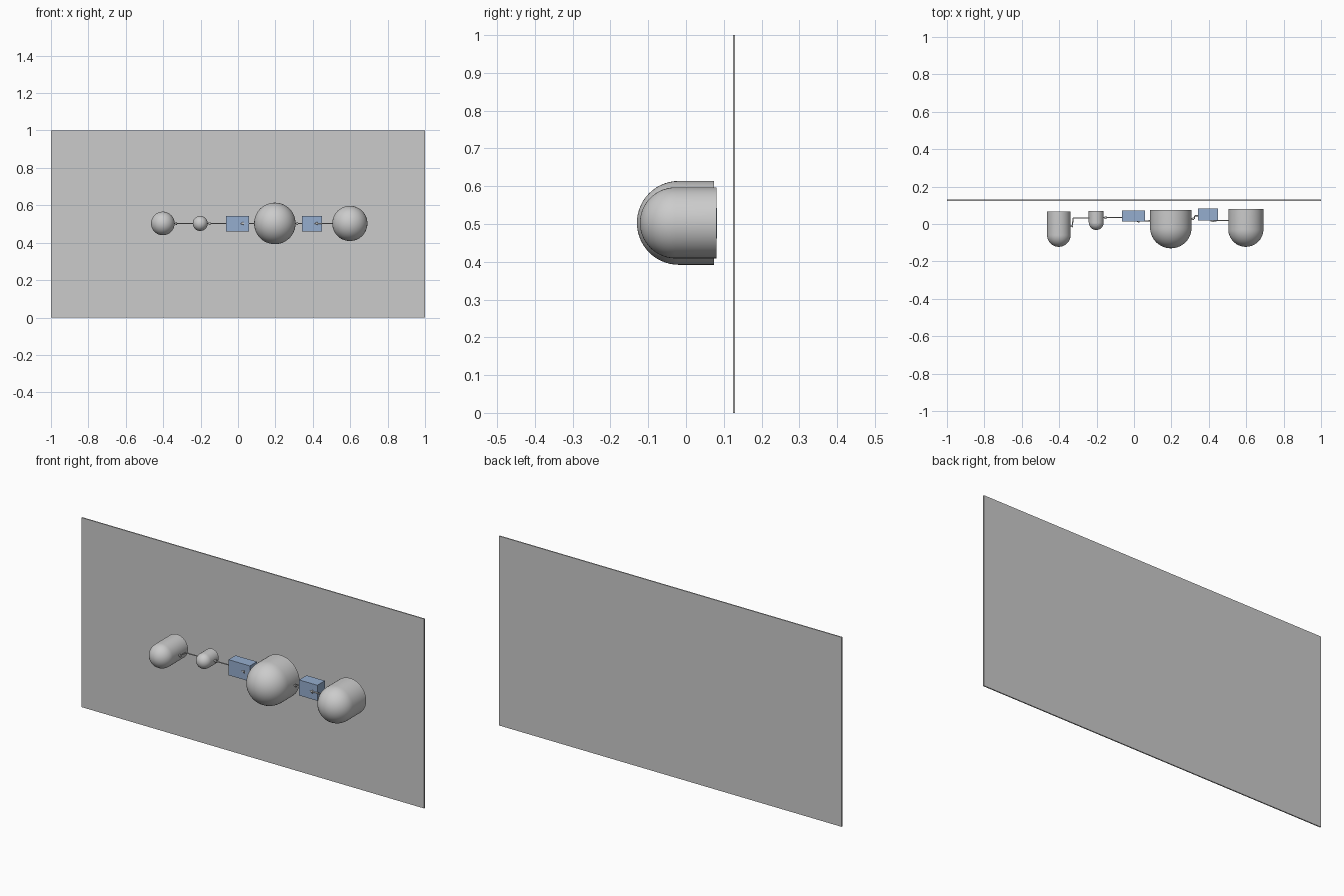
import bpy, bmesh, math
from mathutils import Vector, Matrix

if "Cube" in bpy.data.objects:
    bpy.data.objects.remove(bpy.data.objects["Cube"])

Z = 0.503  # shared height of the row

blue = bpy.data.materials.new("pale_blue")
blue.diffuse_color = (0.30, 0.42, 0.62, 1)
blue.use_nodes = True
blue.node_tree.nodes["Principled BSDF"].inputs["Base Color"].default_value = blue.diffuse_color


def add_object(name, bm, smooth=False):
    bmesh.ops.recalc_face_normals(bm, faces=bm.faces)
    mesh = bpy.data.meshes.new(name)
    bm.to_mesh(mesh)
    bm.free()
    ob = bpy.data.objects.new(name, mesh)
    bpy.context.collection.objects.link(ob)
    if smooth:
        bpy.ops.object.select_all(action='DESELECT')
        bpy.context.view_layer.objects.active = ob
        ob.select_set(True)
        bpy.ops.object.shade_smooth_by_angle(angle=math.radians(40))
    return ob


def box(name, lo, hi, mat=None):
    lo, hi = Vector(lo), Vector(hi)
    bm = bmesh.new()
    bmesh.ops.create_cube(bm, size=1, matrix=Matrix.Translation((lo + hi) / 2)
                          @ Matrix.Diagonal((*(hi - lo), 1)))
    ob = add_object(name, bm)
    if mat:
        ob.data.materials.append(mat)


def capsule(name, x, r, tip, back, segs=48, rings=14):
    """Round nose towards -y, flat disc at the back."""
    bm = bmesh.new()
    profile = [(r * math.sin(a), tip + r - r * math.cos(a))
               for a in (math.pi / 2 * i / rings for i in range(rings + 1))]
    profile += [(r, back), (0, back)]
    verts = [bm.verts.new((x + px, py, Z)) for px, py in profile]
    edges = [bm.edges.new(p) for p in zip(verts, verts[1:])]
    bmesh.ops.spin(bm, geom=verts + edges, cent=(x, 0, Z), axis=(0, 1, 0),
                   angle=math.tau, steps=segs)
    bmesh.ops.remove_doubles(bm, verts=bm.verts, dist=1e-5)
    add_object(name, bm, True)


def rod(bm, a, b, r1, r2):
    a, b = Vector(a), Vector(b)
    d = b - a
    m = Matrix.Translation((a + b) / 2) @ d.to_track_quat('Z', 'Y').to_matrix().to_4x4()
    bmesh.ops.create_cone(bm, cap_ends=True, segments=10, radius1=r1, radius2=r2,
                          depth=d.length, matrix=m)


def arrow(name, points):
    """Thin line through (x, y) points, with a cone at the end."""
    bm = bmesh.new()
    pts = [Vector((x, y, Z)) for x, y in points]
    for a, b in zip(pts, pts[1:]):
        rod(bm, a, b, 0.003, 0.003)
    d = (pts[-1] - pts[-2]).normalized()
    rod(bm, pts[-1] - d * 0.016, pts[-1] + d * 0.002, 0.009, 0.0005)
    add_object(name, bm, True)


# Back panel
box("back_panel", (-1, 0.124, 0), (1, 0.13, 1))

# Round-nosed nodes
for i, (x, r, tip, back) in enumerate([(-0.402, 0.063, -0.122, 0.067),
                                       (-0.202, 0.040, -0.032, 0.070),
                                       (0.197, 0.111, -0.130, 0.074),
                                       (0.598, 0.094, -0.122, 0.081)]):
    capsule(f"round_node_{i + 1}", x, r, tip, back)

# Blue box nodes
box("box_node_left", (-0.065, 0.013, 0.461), (0.060, 0.072, 0.543), blue)
box("box_node_right", (0.343, 0.019, 0.461), (0.450, 0.082, 0.543), blue)

# Connecting arrows, all pointing left
for i, path in enumerate([[(-0.23, 0.031), (-0.325, 0.031), (-0.330, -0.010), (-0.342, -0.010)],
                          [(-0.05, 0.036), (-0.164, 0.034)],
                          [(0.10, 0.018), (0.012, 0.015)],
                          [(0.36, 0.044), (0.325, 0.044), (0.322, 0.028), (0.305, 0.028)],
                          [(0.52, 0.019), (0.41, 0.017)]]):
    arrow(f"arrow_{i + 1}", path)
